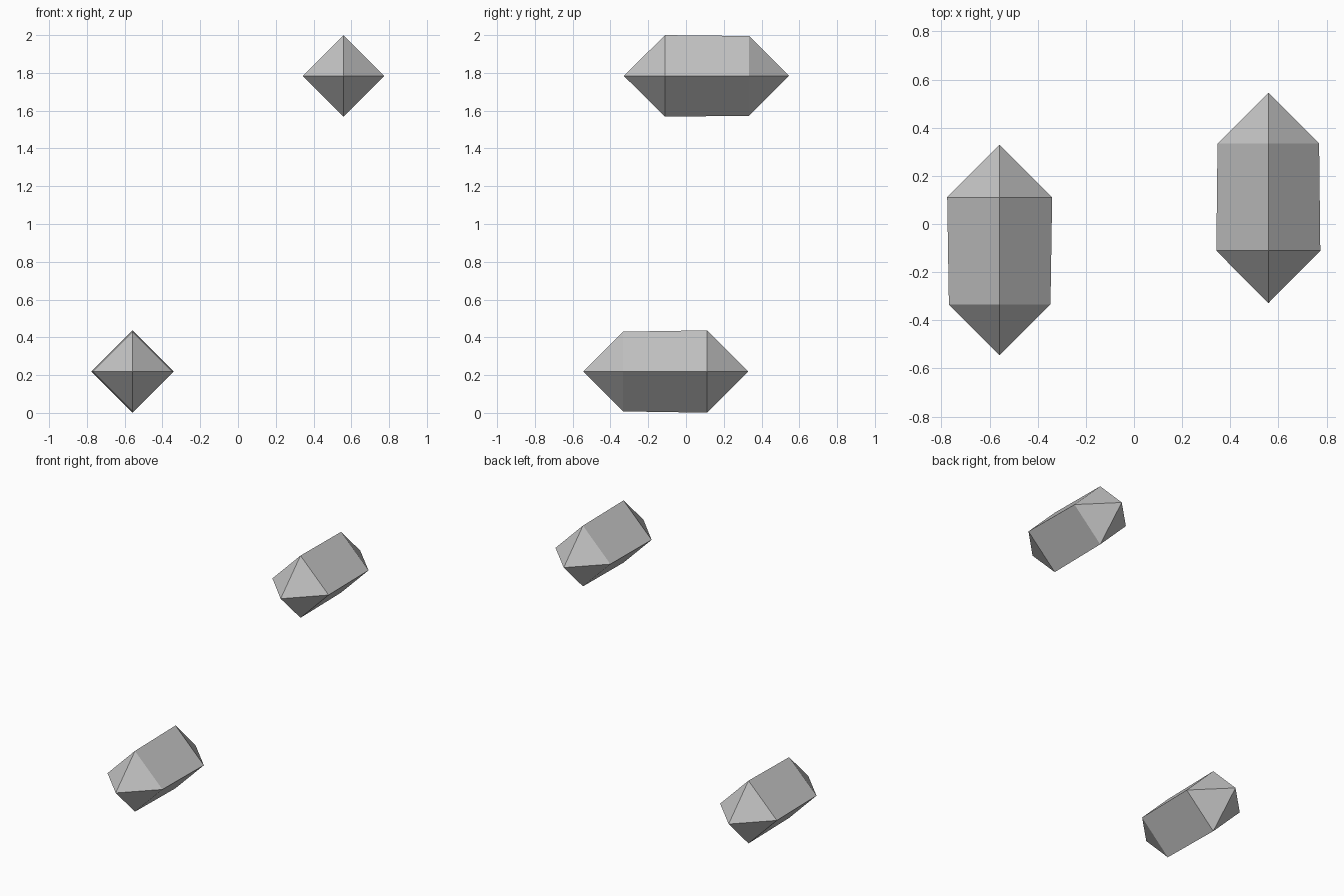
import bpy
import bmesh
from math import cos, sin, pi

if "Cube" in bpy.data.objects:
    bpy.data.objects.remove(bpy.data.objects["Cube"], do_unlink=True)

# Single plain material
grey = bpy.data.materials.new("light_grey")
grey.use_nodes = True
colour = (0.55, 0.55, 0.55, 1)
grey.diffuse_color = colour
grey.node_tree.nodes["Principled BSDF"].inputs["Base Color"].default_value = colour

SIDES = 4


def crystal(name, x, z, wide, narrow, facing):
    """Four-sided prism along y with a pyramid point at each end.
    facing is the y direction of the slightly narrower end."""
    bm = bmesh.new()

    def ring(y, radius):
        return [bm.verts.new((radius * cos(2 * pi * i / SIDES), y,
                              radius * sin(2 * pi * i / SIDES)))
                for i in range(SIDES)]

    narrow_tip = bm.verts.new((0, 0.545 * facing, 0))
    narrow_ring = ring(0.334 * facing, narrow)
    wide_ring = ring(-0.111 * facing, wide)
    wide_tip = bm.verts.new((0, -0.329 * facing, 0))

    for i in range(SIDES):
        j = (i + 1) % SIDES
        bm.faces.new((narrow_tip, narrow_ring[i], narrow_ring[j]))
        bm.faces.new((narrow_ring[i], wide_ring[i], wide_ring[j], narrow_ring[j]))
        bm.faces.new((wide_ring[i], wide_tip, wide_ring[j]))
    bmesh.ops.recalc_face_normals(bm, faces=bm.faces)

    mesh = bpy.data.meshes.new(name)
    bm.to_mesh(mesh)
    bm.free()
    mesh.materials.append(grey)
    obj = bpy.data.objects.new(name, mesh)
    obj.location = (x, 0, z)
    bpy.context.collection.objects.link(obj)
    return obj


# Lower right and upper left crystals, turned opposite ways
crystal("lower_crystal", -0.558, 0.219, 0.218, 0.211, -1)
crystal("upper_crystal", 0.558, 1.784, 0.216, 0.211, 1)
